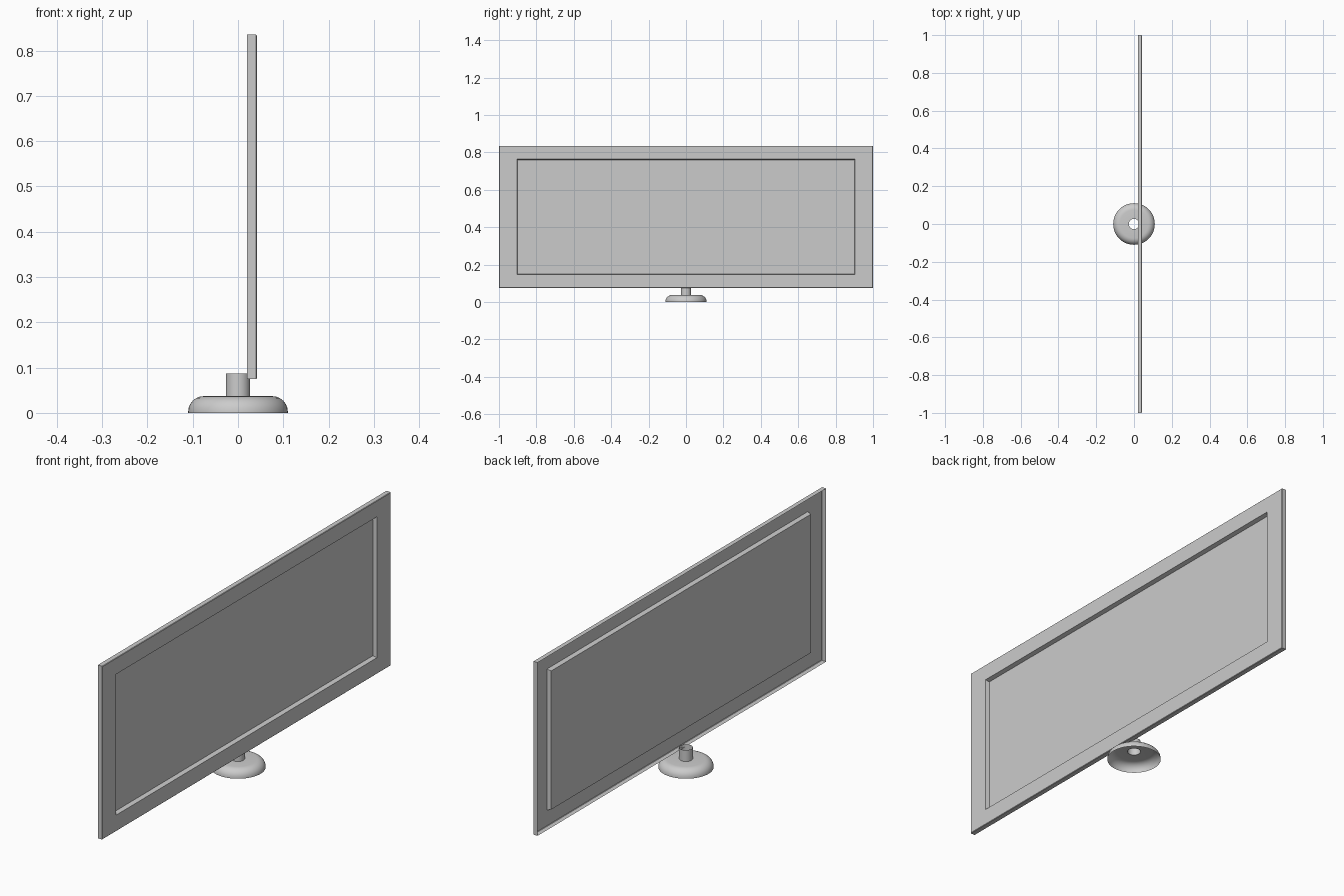
import bpy, bmesh, math

if "Cube" in bpy.data.objects:
    bpy.data.objects.remove(bpy.data.objects["Cube"])


def finish(name, bm):
    mesh = bpy.data.meshes.new(name)
    bm.to_mesh(mesh)
    bm.free()
    obj = bpy.data.objects.new(name, mesh)
    bpy.context.collection.objects.link(obj)
    return obj


def bridge(bm, rings):
    """Join neighbouring closed rings of vertices with quads."""
    for a, b in zip(rings, rings[1:]):
        n = len(a)
        for i in range(n):
            j = (i + 1) % n
            bm.faces.new((a[i], a[j], b[j], b[i]))


# Screen: pressed shell, open at the back, with a recessed display area
# Each step is x, half width in y, half height in z
MID_Z = 0.455
steps = [(0.020, 1.000, 0.380), (0.040, 1.000, 0.380), (0.042, 0.998, 0.378),
         (0.042, 0.904, 0.309), (0.024, 0.900, 0.304)]
bm = bmesh.new()
rings = [[bm.verts.new((x, sy * w, MID_Z + sz * h))
          for sy, sz in ((-1, -1), (1, -1), (1, 1), (-1, 1))]
         for x, w, h in steps]
bridge(bm, rings)
bm.faces.new(rings[-1])
finish("screen_panel", bm)

# Stand: hollow domed foot turning up into an open tube
SIDES = 48
profile = [(0.110, 0.0)]
for i in range(7):
    a = math.radians(90 * i / 6)
    profile.append((0.075 + 0.035 * math.cos(a), 0.003 + 0.034 * math.sin(a)))
profile += [(0.027, 0.037), (0.027, 0.087)]
bm = bmesh.new()
rings = [[bm.verts.new((r * math.cos(math.tau * k / SIDES),
                        r * math.sin(math.tau * k / SIDES), z))
          for k in range(SIDES)] for r, z in profile]
bridge(bm, rings)
stand = finish("stand", bm)
bpy.context.view_layer.objects.active = stand
stand.select_set(True)
bpy.ops.object.shade_smooth_by_angle(angle=math.radians(35))
